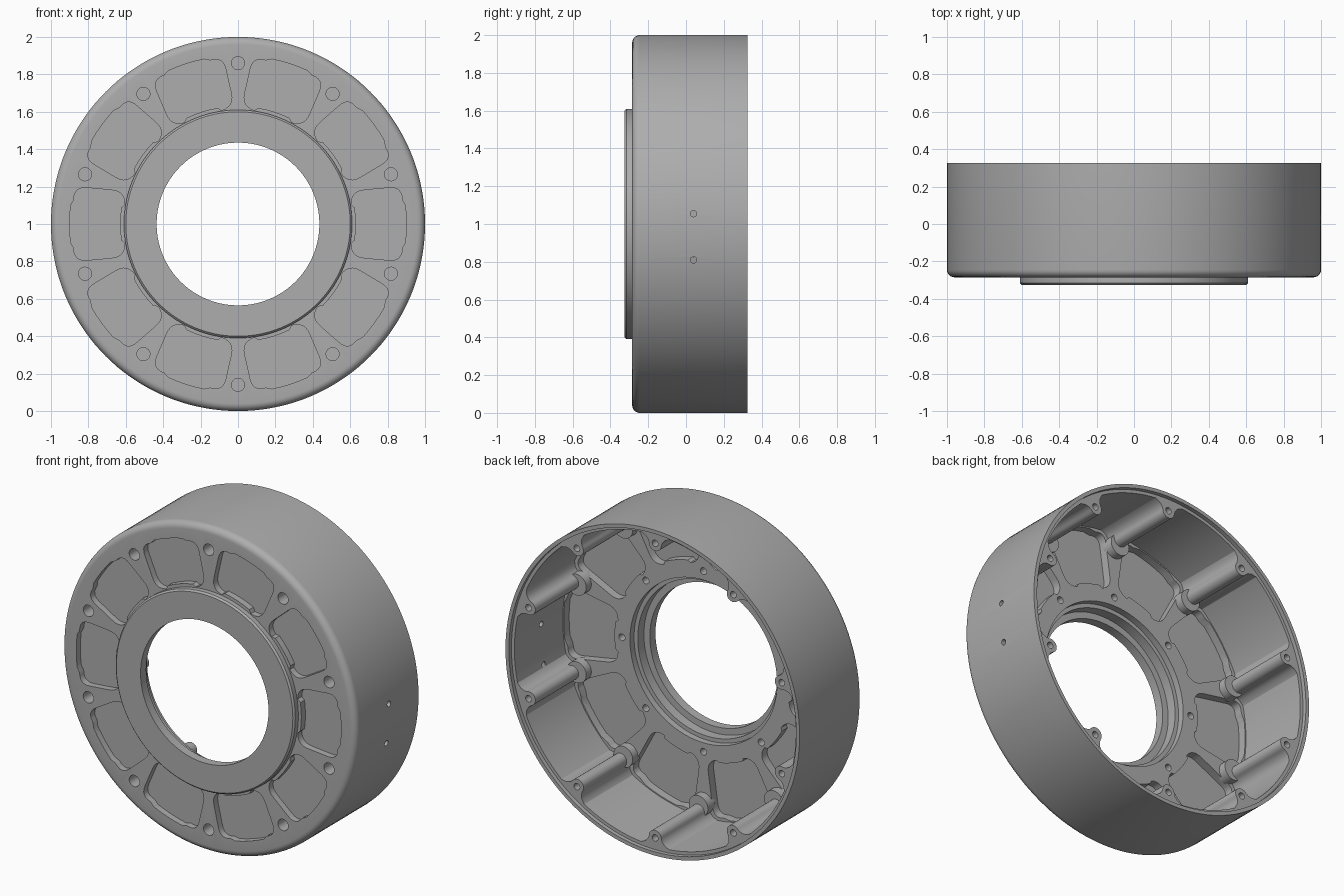
import bpy, bmesh, math
from mathutils import Vector

cube = bpy.data.objects.get("Cube")
if cube:
    bpy.data.objects.remove(cube, do_unlink=True)

STEP = math.radians(36)

grey = bpy.data.materials.new("cast grey")
grey.use_nodes = True
colour = (0.42, 0.42, 0.42, 1)
grey.diffuse_color = colour
grey.node_tree.nodes["Principled BSDF"].inputs["Base Color"].default_value = colour


def make_object(name, bm):
    bmesh.ops.recalc_face_normals(bm, faces=bm.faces)
    mesh = bpy.data.meshes.new(name)
    bm.to_mesh(mesh)
    bm.free()
    mesh.materials.append(grey)
    ob = bpy.data.objects.new(name, mesh)
    bpy.context.collection.objects.link(ob)
    return ob


def prism(bm, outline, angle, y0, y1):
    """Extrude a (radial, tangential) outline along y, turned about the axis."""
    c, s = math.cos(angle), math.sin(angle)
    rings = [[bm.verts.new((u * c - v * s, y, 1 + u * s + v * c)) for u, v in outline]
             for y in (y0, y1)]
    bm.faces.new(rings[0])
    bm.faces.new(rings[1])
    n = len(outline)
    for i in range(n):
        j = (i + 1) % n
        bm.faces.new((rings[0][i], rings[0][j], rings[1][j], rings[1][i]))


def circle(radius, centre, n=24):
    return [(centre + radius * math.cos(math.tau * i / n),
             radius * math.sin(math.tau * i / n)) for i in range(n)]


def pocket(r_in, r_out, half_in, half_out, corner):
    """Rounded four-sided outline with curved inner and outer sides."""
    def arc(r, half, sign):
        return [(math.sqrt(r * r - v * v), v)
                for v in (sign * half * k for k in (-0.5, -0.25, 0, 0.25, 0.5))]
    corners = [(r_out, half_out), (r_in, half_in), (r_in, -half_in), (r_out, -half_out)]
    corners = [(math.sqrt(r * r - v * v), v) for r, v in corners]
    rounded = []
    for i, p in enumerate(corners):
        p = Vector(p)
        a = p + (Vector(corners[i - 1]) - p).normalized() * corner
        b = p + (Vector(corners[(i + 1) % 4]) - p).normalized() * corner
        rounded.append([tuple(a * (1 - t) ** 2 + p * 2 * t * (1 - t) + b * t * t)
                        for t in (k / 6 for k in range(7))])
    return (arc(r_out, half_out, 1) + rounded[0] + rounded[1]
            + arc(r_in, half_in, -1) + rounded[2] + rounded[3])


def cut(ob, cutters):
    """Subtract every cutter and bake the result."""
    for cutter in cutters:
        mod = ob.modifiers.new("cut", 'BOOLEAN')
        mod.operation, mod.solver, mod.object = 'DIFFERENCE', 'EXACT', cutter
    graph = bpy.context.evaluated_depsgraph_get()
    mesh = bpy.data.meshes.new_from_object(ob.evaluated_get(graph))
    ob.modifiers.clear()
    ob.data = mesh
    for cutter in cutters:
        bpy.data.objects.remove(cutter, do_unlink=True)


def smooth(ob):
    bpy.ops.object.select_all(action='DESELECT')
    ob.select_set(True)
    bpy.context.view_layer.objects.active = ob
    bpy.ops.object.shade_smooth_by_angle(angle=math.radians(30))


def ring_cutter(name, outline, count, offset, y0, y1):
    bm = bmesh.new()
    for k in range(count):
        prism(bm, outline, math.tau * k / count + offset, y0, y1)
    return make_object(name, bm)


# Housing: closed (radius, y) section turned about the y axis
fillet = [(0.96 + 0.04 * math.sin(a), -0.245 - 0.04 * math.cos(a))
          for a in (math.pi / 2 * k / 6 for k in range(7))]
section = [(0.435, -0.325), (0.6, -0.325), (0.61, -0.315), (0.61, -0.285)] + fillet + [
    (1.0, 0.325), (0.977, 0.325), (0.977, 0.3), (0.957, 0.3), (0.957, -0.17),
    (0.5, -0.17), (0.5, -0.21), (0.475, -0.21), (0.475, -0.27), (0.435, -0.27)]
bm = bmesh.new()
verts = [bm.verts.new((r, y, 1)) for r, y in section]
edges = [bm.edges.new((verts[i - 1], verts[i])) for i in range(len(verts))]
bmesh.ops.spin(bm, geom=verts + edges, cent=(0, 0, 1), axis=(0, 1, 0),
               angle=math.tau, steps=144, use_merge=True)
bmesh.ops.remove_doubles(bm, verts=bm.verts, dist=1e-5)
housing = make_object("housing", bm)

# Front and back pockets leave a thin web; ribs remain between them
cutters = [
    ring_cutter("front_pocket_cutter", pocket(0.63, 0.9, 0.175, 0.2, 0.07),
                10, 0, -0.4, -0.245),
    ring_cutter("back_pocket_cutter", pocket(0.605, 0.95, 0.165, 0.225, 0.07),
                10, 0, -0.222, 0.0),
    ring_cutter("front_hole_cutter", circle(0.035, 0.86), 10, STEP / 2, -0.4, -0.2),
    ring_cutter("hub_hole_cutter", circle(0.021, 0.555), 8, 0, -0.24, 0.0),
]

# Two small holes through the left wall
bm = bmesh.new()
for z in (1.055, 0.81):
    ring = [bm.verts.new((0.9, 0.04 + v, z + u)) for u, v in circle(0.017, 0)]
    face = bm.faces.new(ring)
    top = bmesh.ops.extrude_face_region(bm, geom=[face])["geom"]
    bmesh.ops.translate(bm, vec=(0.2, 0, 0),
                        verts=[g for g in top if isinstance(g, bmesh.types.BMVert)])
cutters.append(make_object("side_hole_cutter", bm))
cut(housing, cutters)
smooth(housing)

# Screw columns: round nose flaring into the wall
nose = [(0.9 - 0.042 * math.cos(a), 0.042 * math.sin(a))
        for a in (math.pi * k / 12 - math.pi / 2 for k in range(13))]
flare = [(0.918, 0.048), (0.938, 0.065), (0.95, 0.09), (0.965, 0.13)]
column = nose + flare + [(0.978, 0.0)] + [(u, -v) for u, v in reversed(flare)]
columns = ring_cutter("screw_columns", column, 10, STEP / 2, -0.18, 0.3)
cut(columns, [ring_cutter("screw_hole_cutter", circle(0.02, 0.905, 20),
                          10, STEP / 2, 0.15, 0.4)])
smooth(columns)

# Feet of the columns, behind the front holes
feet = ring_cutter("column_feet", circle(0.065, 0.87, 32), 10, STEP / 2, -0.19, -0.12)
smooth(feet)
